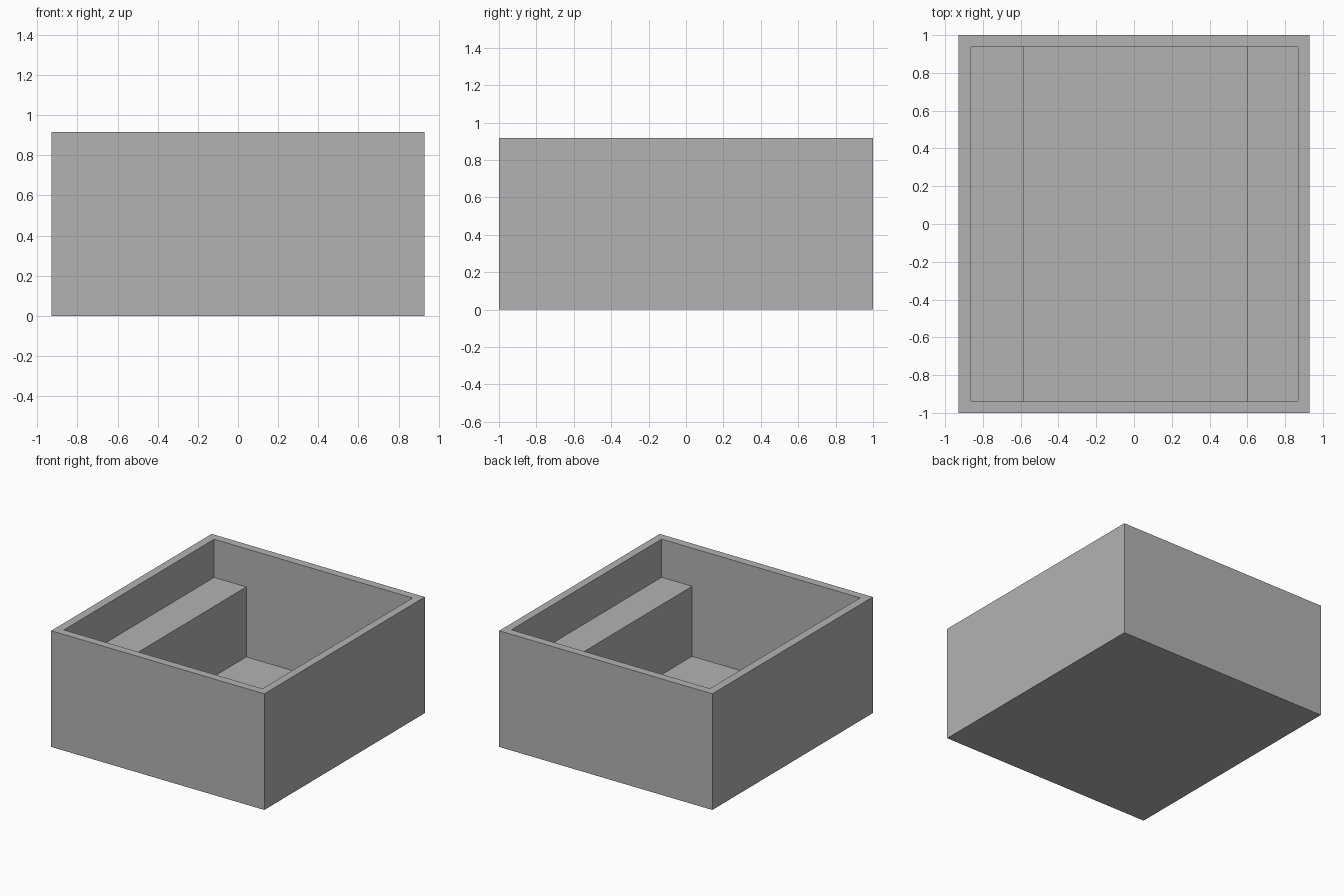
import bpy
import bmesh

default = bpy.data.objects.get("Cube")
if default:
    bpy.data.objects.remove(default, do_unlink=True)

# Overall sizes
HALF_X, HALF_Y, HEIGHT = 0.93, 1.0, 0.916
IN_LEFT, IN_RIGHT, IN_Y = 0.868, -0.864, 0.936
FLOOR, LEDGE = 0.063, 0.615

grey = bpy.data.materials.new("plain grey")
grey.use_nodes = True
colour = (0.45, 0.45, 0.45, 1.0)
grey.diffuse_color = colour
grey.node_tree.nodes["Principled BSDF"].inputs["Base Color"].default_value = colour


def add_box(bm, x0, x1, half_y, z0, z1):
    """Add an axis-aligned box between the given limits."""
    verts = bmesh.ops.create_cube(bm, size=1)["verts"]
    for v in verts:
        v.co.x = x1 if v.co.x > 0 else x0
        v.co.y = half_y if v.co.y > 0 else -half_y
        v.co.z = z1 if v.co.z > 0 else z0


def finish(bm, name):
    """Turn the bmesh into a named grey object."""
    bmesh.ops.recalc_face_normals(bm, faces=bm.faces)
    mesh = bpy.data.meshes.new(name)
    bm.to_mesh(mesh)
    bm.free()
    mesh.materials.append(grey)
    bpy.context.collection.objects.link(bpy.data.objects.new(name, mesh))


def extrude_face(bm, face):
    """Extrude one face in place and return the new face."""
    result = bmesh.ops.extrude_discrete_faces(bm, faces=[face])
    return result["faces"][0]


# Open box: the top is narrowed to the rim, then pushed down to the floor
bm = bmesh.new()
add_box(bm, -HALF_X, HALF_X, HALF_Y, 0, HEIGHT)
top = max(bm.faces, key=lambda f: f.calc_center_median().z)
rim = extrude_face(bm, top)
for v in rim.verts:
    v.co.x = IN_LEFT if v.co.x > 0 else IN_RIGHT
    v.co.y = IN_Y if v.co.y > 0 else -IN_Y
floor = extrude_face(bm, rim)
for v in floor.verts:
    v.co.z = FLOOR
finish(bm, "box_shell")

# Raised ledges along both side walls
for name, x0, x1 in (("left_ledge", 0.602, IN_LEFT),
                     ("right_ledge", IN_RIGHT, -0.583)):
    bm = bmesh.new()
    add_box(bm, x0, x1, IN_Y, FLOOR, LEDGE)
    finish(bm, name)
